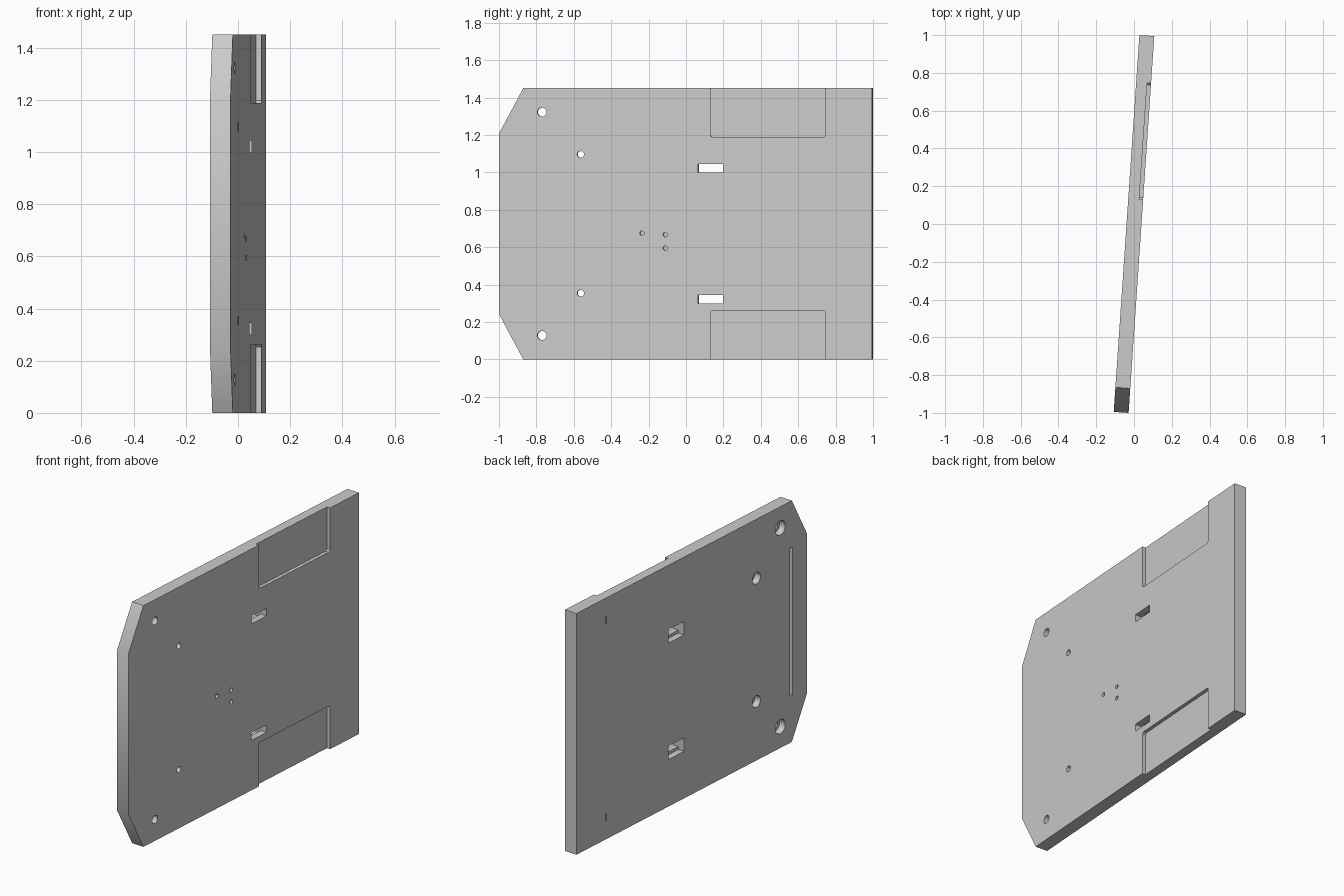
import bpy, bmesh, math

if "Cube" in bpy.data.objects:
    bpy.data.objects.remove(bpy.data.objects["Cube"], do_unlink=True)

TILT = math.radians(3.9)
THICK, HEIGHT = 0.079, 1.45
LENGTH = (2 - THICK * math.sin(TILT)) / math.cos(TILT)
HT, HL, MID = THICK / 2, LENGTH / 2, HEIGHT / 2

grey = bpy.data.materials.new("light grey")
grey.use_nodes = True
grey.diffuse_color = (0.6, 0.6, 0.6, 1)
grey.node_tree.nodes["Principled BSDF"].inputs["Base Color"].default_value = (0.6, 0.6, 0.6, 1)


def prism(name, outline, x0, x1):
    """Extrude a (y, z) outline through the thickness from x0 to x1."""
    bm = bmesh.new()
    rings = [[bm.verts.new((x, y, z)) for y, z in outline] for x in (x0, x1)]
    n = len(outline)
    bm.faces.new(rings[0])
    bm.faces.new(rings[1])
    for i in range(n):
        j = (i + 1) % n
        bm.faces.new((rings[0][i], rings[0][j], rings[1][j], rings[1][i]))
    bmesh.ops.recalc_face_normals(bm, faces=bm.faces)
    mesh = bpy.data.meshes.new(name)
    bm.to_mesh(mesh)
    bm.free()
    mesh.materials.append(grey)
    obj = bpy.data.objects.new(name, mesh)
    bpy.context.collection.objects.link(obj)
    return obj


def rect(y0, y1, z0, z1):
    return [(y0, z0), (y1, z0), (y1, z1), (y0, z1)]


def circle(y, z, r, n=32):
    return [(y + r * math.cos(math.tau * i / n), z + r * math.sin(math.tau * i / n))
            for i in range(n)]


# Plate with two chamfered front corners
edge_y, edge_z = -HL + 0.13, 0.243
plate = prism("plate", [(edge_y, 0), (HL, 0), (HL, HEIGHT), (edge_y, HEIGHT),
                        (-HL, HEIGHT - edge_z), (-HL, edge_z)], -HT, HT)
bpy.context.view_layer.objects.active = plate


def cut(outline, x0, x1, mirrored=False):
    """Subtract a prism, optionally repeated about the middle height."""
    outlines = [outline]
    if mirrored:
        outlines.append([(y, HEIGHT - z) for y, z in outline])
    for shape in outlines:
        cutter = prism("cutter", shape, x0, x1)
        cutter.hide_render = True
        mod = plate.modifiers.new("cut", 'BOOLEAN')
        mod.operation, mod.solver, mod.object = 'DIFFERENCE', 'EXACT', cutter
        bpy.ops.object.modifier_apply(modifier=mod.name)
        bpy.data.objects.remove(cutter, do_unlink=True)


OUT = HT + 0.05

# Shallow edge pockets on the left face, with softly rounded inner corners
r = 0.01
cut([(0.133, -0.1), (0.75, -0.1), (0.75, 0.262 - r), (0.75 - r, 0.262),
     (0.133 + r, 0.262), (0.133, 0.262 - r)], HT - 0.021, OUT, True)

# Rectangular through slots with a taller recess behind
for z in (0.3, 1.0):
    cut(rect(0.066, 0.2, z, z + 0.045), -OUT, OUT)
    cut(rect(0.066, 0.2, z - 0.018, z + 0.063), -OUT, 0)

# Counterbored bolt holes
for y, z, radius, bore in ((-0.769, 0.128, 0.024, 0.043), (-0.562, 0.354, 0.018, 0.035)):
    cut(circle(y, z, radius), -OUT, OUT, True)
    cut(circle(y, z, bore), -OUT, 0, True)

# Small blind holes
for y, z in ((-0.233, 0.675), (-0.108, 0.667), (-0.108, 0.595)):
    cut(circle(y, z, 0.012, 24), HT - 0.04, OUT)

# Long groove and two short slits on the right face
cut(rect(-0.877, -0.853, 0.28, 1.17), -OUT, -HT + 0.02)
cut(rect(0.738, 0.746, 0.11, 0.155), -OUT, -HT + 0.015, True)

# Lean the plate slightly and smooth only the round walls
plate.rotation_euler.z = -TILT
plate.select_set(True)
bpy.ops.object.transform_apply(location=False, rotation=True, scale=False)
bpy.ops.object.shade_smooth_by_angle(angle=math.radians(30))
